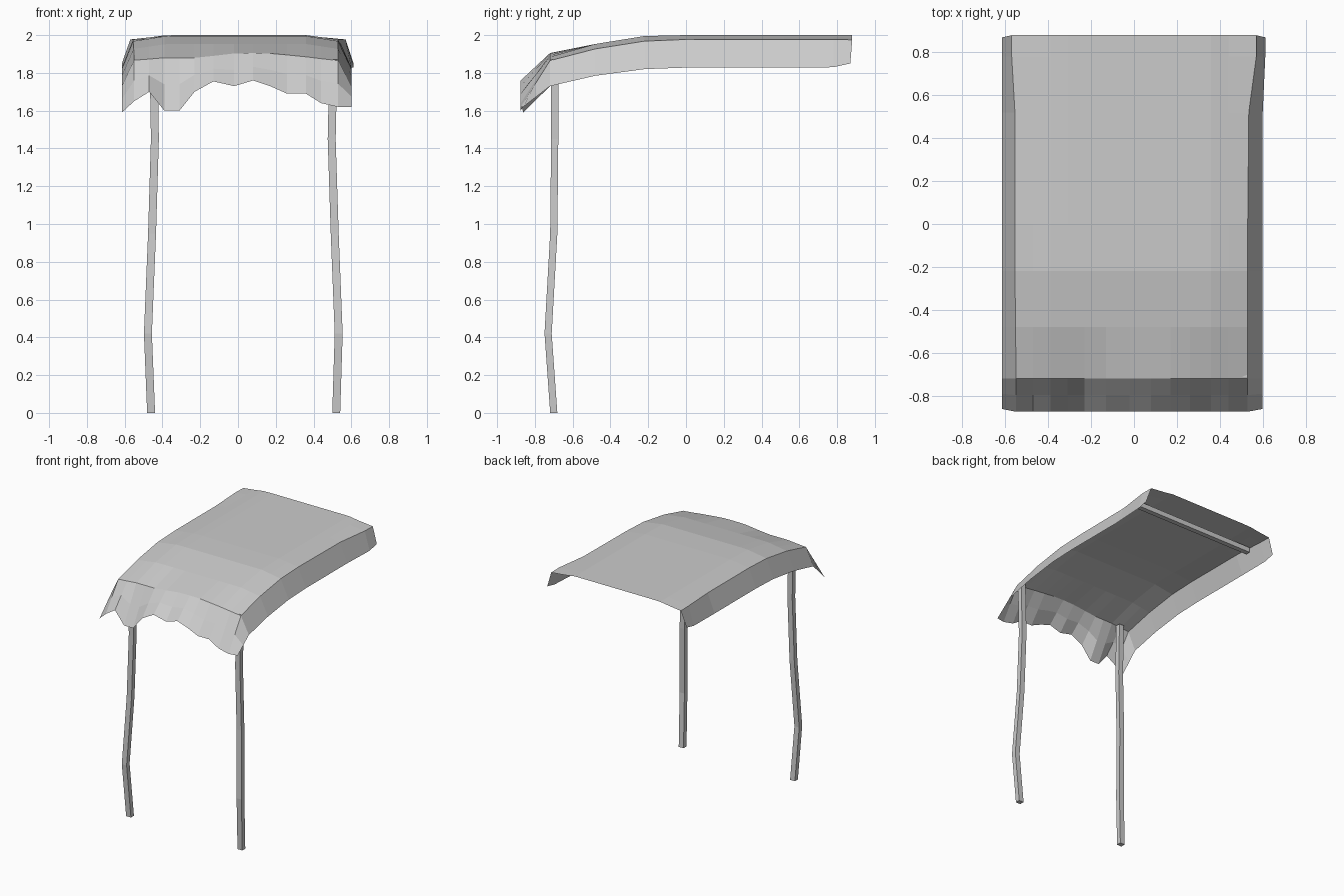
import bpy
import bmesh
from mathutils import Vector

if "Cube" in bpy.data.objects:
    bpy.data.objects.remove(bpy.data.objects["Cube"])


def make_object(name, bm):
    bmesh.ops.recalc_face_normals(bm, faces=bm.faces)
    mesh = bpy.data.meshes.new(name)
    bm.to_mesh(mesh)
    bm.free()
    obj = bpy.data.objects.new(name, mesh)
    bpy.context.collection.objects.link(obj)
    return obj


def square_bar(name, path, side, w=0.021, h=0.019):
    """Sweep a rectangular section along a path; side is the section's first axis."""
    bm = bmesh.new()
    a = Vector(side)
    b = Vector((0, 1, 0))
    rings = []
    for p in path:
        rings.append([bm.verts.new(Vector(p) + a * w * i + b * h * j)
                      for i, j in ((-1, -1), (1, -1), (1, 1), (-1, 1))])
    for r, s in zip(rings, rings[1:]):
        for i in range(4):
            k = (i + 1) % 4
            bm.faces.new((r[i], r[k], s[k], s[i]))
    bm.faces.new(rings[0])
    bm.faces.new(rings[-1])
    return make_object(name, bm)


# Cloth canopy: columns across, with the ragged hem height and brow height of each
columns = [-0.55, -0.47, -0.39, -0.31, -0.23, -0.13, -0.02, 0.08,
           0.17, 0.26, 0.36, 0.44, 0.53]
hem = [1.65, 1.70, 1.60, 1.60, 1.70, 1.755, 1.73, 1.76,
       1.73, 1.69, 1.69, 1.64, 1.62]
brow = [1.867, 1.873, 1.88, 1.88, 1.88, 1.89, 1.903, 1.905,
        1.903, 1.895, 1.885, 1.875, 1.865]

# Roof rows from back to front: y, crown z, edge z, rim z, left edge x, right edge x
rows = [(0.88, 2.0, 1.975, 1.85, -0.57, 0.57),
        (0.78, 2.0, 1.977, 1.83, -0.57, 0.57),
        (0.52, 2.0, 1.977, 1.828, -0.555, 0.535),
        (0.0, 2.0, 1.977, 1.828, -0.555, 0.53),
        (-0.22, 1.995, 1.968, 1.82, -0.555, 0.53),
        (-0.48, 1.953, 1.927, 1.785, -0.552, 0.53),
        (-0.72, None, 1.865, 1.73, -0.55, 0.53)]

grid = []
for y, crown, edge, rim, left, right in rows:
    wide = y > 0.7
    line = [Vector((-0.615, y - (0.01 if y > 0.8 else 0), rim))]
    for i, x in enumerate(columns):
        px = left if i == 0 else right if i == len(columns) - 1 else x
        if crown is None:
            z = brow[i]
        else:
            t = max(0.0, min(1.0, (abs(x + 0.01) - 0.37) / 0.17))
            z = crown + (edge - crown) * t
        line.append(Vector((px, y, z)))
    line.append(Vector((0.612 if wide else 0.60, line[0].y, rim)))
    grid.append(line)

# Front valance hangs from the brow down to the ragged hem
bottom = [Vector((-0.615, -0.862, 1.59))]
bottom += [Vector((x, -0.875, z)) for x, z in zip(columns, hem)]
bottom += [Vector((0.60, -0.862, 1.62))]
grid.append([p.lerp(q, 0.5) for p, q in zip(grid[-1], bottom)])
grid.append(bottom)

bm = bmesh.new()
verts = [[bm.verts.new(p) for p in line] for line in grid]
for r, s in zip(verts, verts[1:]):
    for i in range(len(r) - 1):
        bm.faces.new((r[i], s[i], s[i + 1], r[i + 1]))
make_object("canopy_cloth", bm)

# Two crooked front posts
heights = [0.0, 0.42, 0.95, 1.45, 1.87]
depths = [-0.70, -0.73, -0.70, -0.695, -0.695]
posts = {"left_post": [-0.46, -0.477, -0.455, -0.44, -0.447],
         "right_post": [0.52, 0.533, 0.512, 0.496, 0.505]}
for name, xs in posts.items():
    square_bar(name, list(zip(xs, depths, heights)), (1, 0, 0))

# Rail under the back of the canopy
square_bar("back_rail", [(-0.55, 0.66, 1.95), (0.53, 0.66, 1.95)], (0, 0, 1), 0.02, 0.02)
